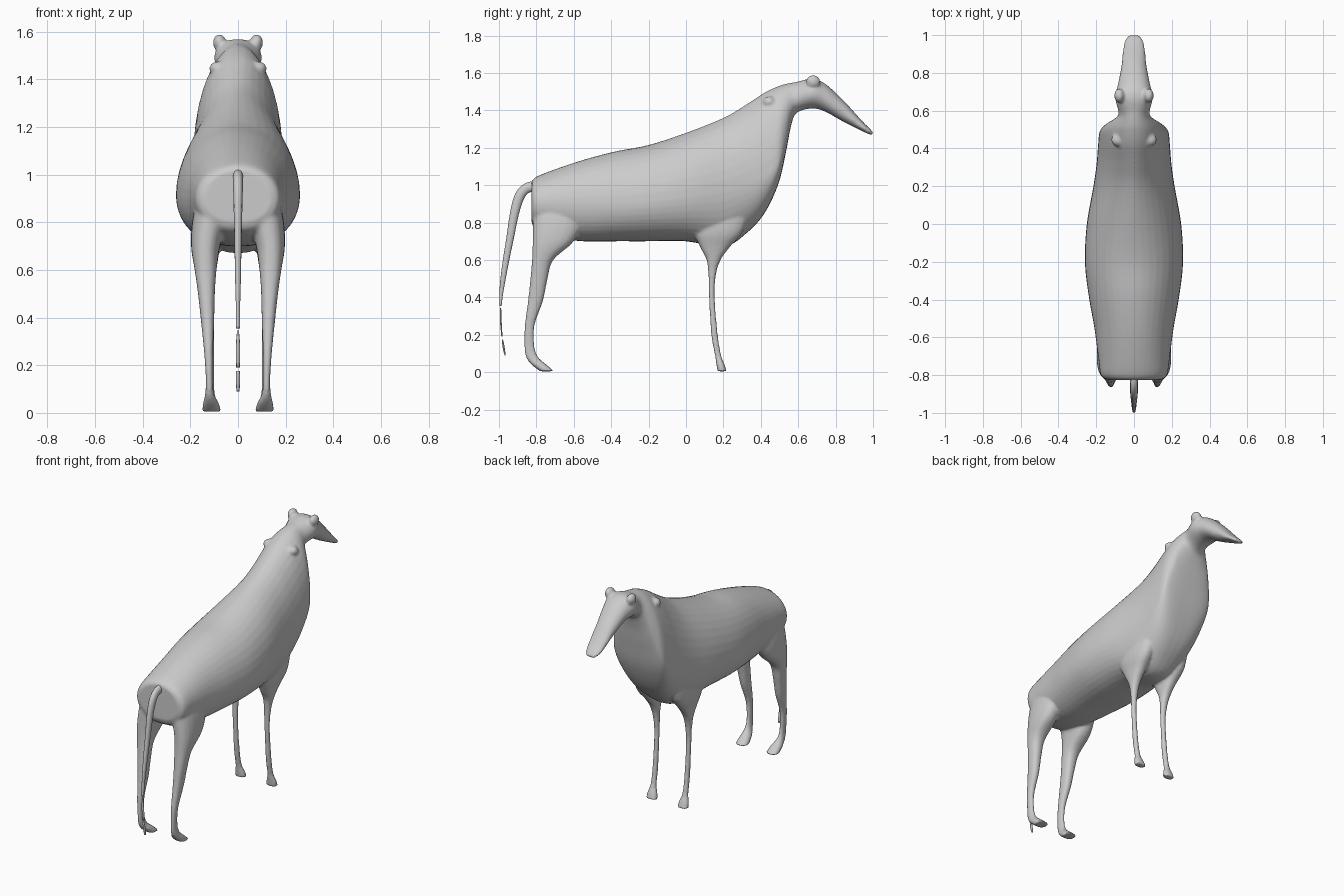
import bpy, bmesh, math
from mathutils import Vector, Matrix


def smooth_rows(rows, steps):
    """Catmull-Rom interpolation between key cross-sections."""
    out = []
    for i in range(len(rows) - 1):
        a, b = rows[max(i - 1, 0)], rows[i]
        c, d = rows[i + 1], rows[min(i + 2, len(rows) - 1)]
        for s in range(steps):
            t = s / steps
            out.append([0.5 * (2 * q + (r - p) * t + (2 * p - 5 * q + 4 * r - u) * t * t
                               + (3 * q - p - 3 * r + u) * t ** 3)
                        for p, q, r, u in zip(a, b, c, d)])
    return out + [list(rows[-1])]


def spow(v, p):
    return math.copysign(abs(v) ** p, v)


def skin(bm, rings):
    """Closed tube through a list of point rings."""
    loops = [[bm.verts.new(p) for p in ring] for ring in rings]
    n = len(loops[0])
    faces = [bm.faces.new((a[i], a[(i + 1) % n], b[(i + 1) % n], b[i]))
             for a, b in zip(loops, loops[1:]) for i in range(n)]
    faces += [bm.faces.new(loops[0][::-1]), bm.faces.new(loops[-1])]
    bmesh.ops.recalc_face_normals(bm, faces=faces)


def body_ring(row, n=40):
    y, top, bottom, wide, w, p_up, p_low = row
    ring = []
    for i in range(n):
        t = 2 * math.pi * i / n
        c, s = math.cos(t), math.sin(t)
        up = s >= 0
        h = (top - wide) if up else (wide - bottom)
        ring.append((w * spow(c, p_up if up else p_low), y, wide + h * s))
    return ring


def leg_ring(row, side, n=20):
    z, y0, y1, x0, x1 = row
    return [(side * ((x0 + x1) / 2 + (x1 - x0) / 2 * spow(math.cos(2 * math.pi * i / n), 0.85)),
             (y0 + y1) / 2 + (y1 - y0) / 2 * spow(math.sin(2 * math.pi * i / n), 0.85), z)
            for i in range(n)]


def finish(name, bm):
    me = bpy.data.meshes.new(name)
    bm.to_mesh(me)
    bm.free()
    ob = bpy.data.objects.new(name, me)
    bpy.context.collection.objects.link(ob)
    for p in me.polygons:
        p.use_smooth = True
    return ob


# Trunk, neck and head: y, top, bottom, widest height, half width, roundness up / low
BODY = [
    (-0.825, 1.02, 0.80, 0.90, 0.14, 1, .8), (-0.80, 1.045, 0.76, 0.90, 0.175, 1, .8),
    (-0.70, 1.085, 0.72, 0.90, 0.19, 1, .8), (-0.55, 1.135, 0.70, 0.90, 0.21, 1, .8),
    (-0.38, 1.18, 0.70, 0.90, 0.24, 1, .8), (-0.20, 1.215, 0.70, 0.91, 0.26, 1, .8),
    (0.00, 1.28, 0.70, 0.93, 0.25, 1.1, .8), (0.20, 1.36, 0.67, 0.96, 0.215, 1.15, .9),
    (0.32, 1.43, 0.74, 1.00, 0.198, 1.1, .8), (0.42, 1.495, 0.85, 1.05, 0.19, 1, .7),
    (0.495, 1.53, 1.01, 1.12, 0.18, 1, .6), (0.535, 1.542, 1.18, 1.26, 0.14, 1, .7),
    (0.56, 1.547, 1.31, 1.39, 0.10, 1, .8), (0.59, 1.552, 1.385, 1.46, 0.082, 1, 1),
    (0.67, 1.568, 1.41, 1.49, 0.10, .9, 1), (0.74, 1.545, 1.395, 1.47, 0.085, .9, 1),
    (0.84, 1.455, 1.34, 1.395, 0.066, .9, .9), (0.94, 1.345, 1.29, 1.315, 0.056, .9, .9),
    (0.985, 1.30, 1.27, 1.285, 0.042, .9, .9), (1.00, 1.283, 1.267, 1.275, 0.025, .9, .9),
]

# Legs: z, back y, front y, inner x, outer x
HIND = [
    (0.96, -.815, -.60, .02, .155), (0.82, -.818, -.55, .045, .19), (0.70, -.82, -.60, .075, .197),
    (0.60, -.823, -.71, .09, .182), (0.50, -.832, -.74, .097, .168), (0.38, -.845, -.765, .10, .155),
    (0.25, -.862, -.81, .105, .142), (0.14, -.865, -.81, .106, .135), (0.08, -.855, -.79, .10, .138),
    (0.04, -.825, -.745, .08, .147), (0.005, -.78, -.705, .07, .152),
]
FRONT = [
    (0.92, .02, .36, .05, .18), (0.76, .04, .31, .07, .185), (0.67, .075, .235, .08, .165),
    (0.60, .11, .185, .09, .15), (0.52, .12, .16, .096, .138), (0.40, .123, .153, .10, .132),
    (0.20, .135, .17, .10, .132), (0.09, .155, .188, .098, .134), (0.045, .162, .205, .085, .145),
    (0.005, .168, .218, .075, .15),
]

bm = bmesh.new()
skin(bm, [body_ring(r) for r in smooth_rows(BODY, 5)])
for side in (-1, 1):
    for rows in (HIND, FRONT):
        skin(bm, [leg_ring(r, side) for r in smooth_rows(rows, 4)])
    # ears and the small lumps on the neck
    for pos, size in (((.078, .68, 1.553), (.027, .038, .036)),
                      ((.083, .445, 1.445), (.038, .035, .03))):
        m = Matrix.Translation(Vector((side * pos[0], pos[1], pos[2]))) @ Matrix.Diagonal((*size, 1))
        bmesh.ops.create_uvsphere(bm, u_segments=16, v_segments=10, radius=1, matrix=m)
body = finish("animal_body", bm)

# Fuse the parts into one soft skin
fuse = body.modifiers.new("fuse", 'REMESH')
fuse.mode = 'VOXEL'
fuse.voxel_size = 0.0085
fuse.use_smooth_shade = True
soften = body.modifiers.new("soften", 'SMOOTH')
soften.factor = 0.5
soften.iterations = 4

# Tail: centre y, z and radius along the path
TAIL = [(-.79, .995, .03), (-.85, .985, .027), (-.89, .94, .027), (-.917, .85, .024), (-.94, .72, .02),
        (-.962, .60, .017), (-.978, .50, .014), (-.988, .42, .01), (-.992, .355, .006)]
path = smooth_rows(TAIL, 4)
rings = []
for i, (y, z, r) in enumerate(path):
    a, b = path[max(i - 1, 0)], path[min(i + 1, len(path) - 1)]
    d = Vector((0, b[0] - a[0], b[1] - a[1])).normalized()
    n = Vector((0, -d.z, d.y))
    rings.append([Vector((0, y, z)) + n * r * math.sin(k * math.pi / 6)
                  + Vector((max(r * .75, .009) * math.cos(k * math.pi / 6), 0, 0)) for k in range(12)])
bm = bmesh.new()
skin(bm, rings)
finish("tail", bm)

# Loose tail tip wisps: z, back y, front y, inner x, outer x
WISPS = [
    [(.345, -.993, -.988, -.004, .004), (.28, -.995, -.986, -.009, .009), (.19, -.987, -.981, -.008, .008)],
    [(.175, -.985, -.978, -.008, .008), (.13, -.98, -.969, -.009, .009), (.09, -.97, -.964, -.006, .006)],
]
bm = bmesh.new()
for rows in WISPS:
    skin(bm, [leg_ring(r, 1, 8) for r in smooth_rows(rows, 3)])
finish("tail_tip", bm)
